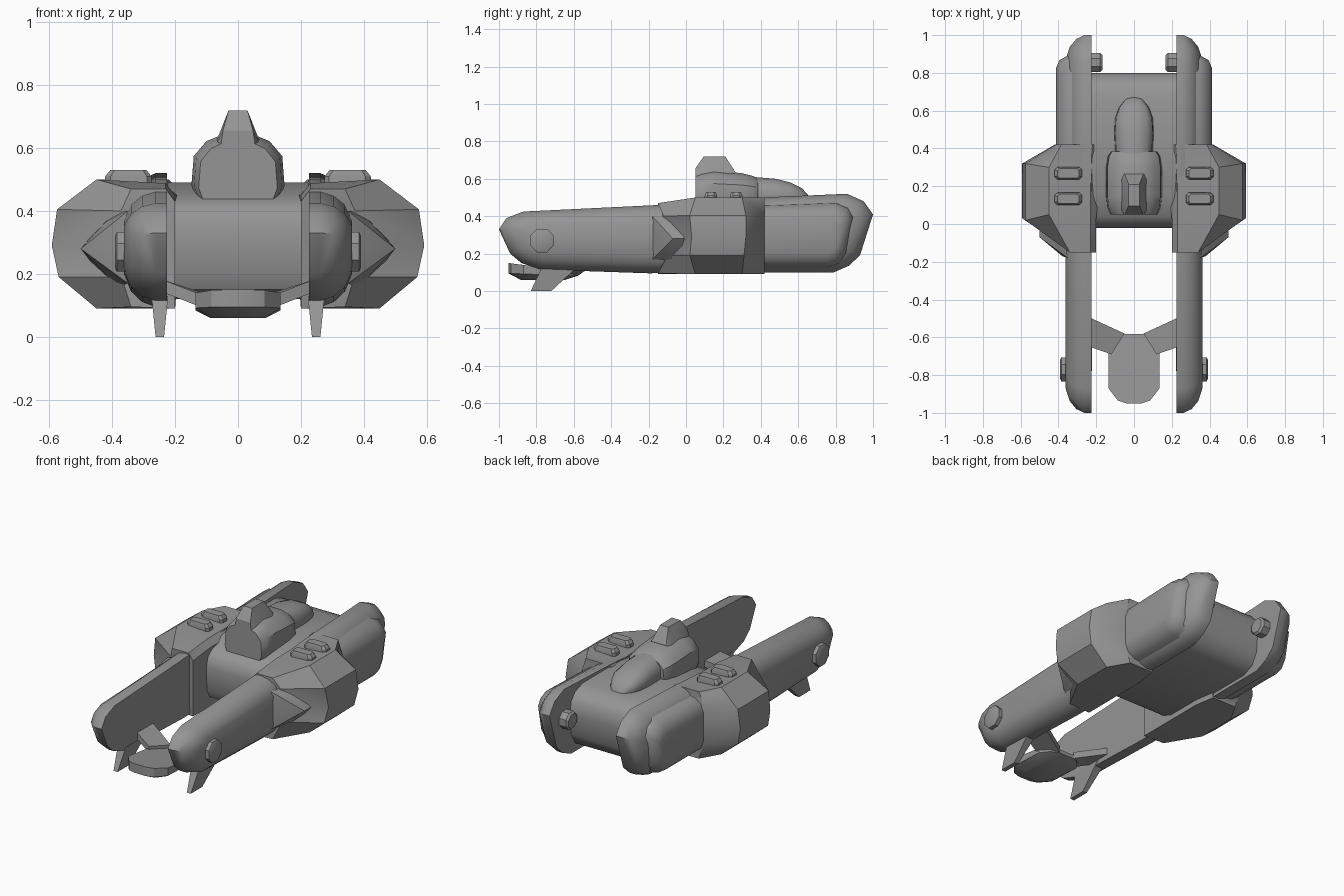
import bpy, bmesh, math
from mathutils import Vector

cube = bpy.data.objects.get("Cube")
if cube:
    bpy.data.objects.remove(cube, do_unlink=True)

hull_grey = bpy.data.materials.new("hull_grey")
hull_grey.use_nodes = True
GREY = (0.3, 0.3, 0.3, 1)
hull_grey.diffuse_color = GREY
hull_grey.node_tree.nodes["Principled BSDF"].inputs["Base Color"].default_value = GREY


def finish(name, bm, mirror=False, angle=32):
    bmesh.ops.recalc_face_normals(bm, faces=bm.faces[:])
    mesh = bpy.data.meshes.new(name)
    bm.to_mesh(mesh)
    bm.free()
    mesh.materials.append(hull_grey)
    ob = bpy.data.objects.new(name, mesh)
    bpy.context.collection.objects.link(ob)
    if mirror:
        ob.modifiers.new("Mirror", 'MIRROR').use_mirror_merge = False
    bpy.ops.object.select_all(action='DESELECT')
    ob.select_set(True)
    bpy.context.view_layer.objects.active = ob
    bpy.ops.object.shade_smooth_by_angle(angle=math.radians(angle))
    return ob


def loft(name, rings, mirror=False, angle=32):
    """Skin a list of equal-length point rings and cap both ends."""
    bm = bmesh.new()
    loops = [[bm.verts.new(p) for p in ring] for ring in rings]
    for a, b in zip(loops, loops[1:]):
        for i in range(len(a)):
            j = (i + 1) % len(a)
            bm.faces.new((a[i], a[j], b[j], b[i]))
    bm.faces.new(loops[0])
    bm.faces.new(loops[-1])
    return finish(name, bm, mirror, angle)


def hull(name, points, mirror=False):
    bm = bmesh.new()
    for p in points:
        bm.verts.new(p)
    bmesh.ops.convex_hull(bm, input=bm.verts[:])
    bmesh.ops.dissolve_limit(bm, angle_limit=0.02, verts=bm.verts[:], edges=bm.edges[:])
    return finish(name, bm, mirror)


def shrink(profile, s, x, lo, hi, zc):
    """Pull a side profile toward its spine, giving rounded ends."""
    ring = []
    for y, z in profile:
        cy = min(max(y, lo), hi)
        ring.append((x, cy + (y - cy) * s, zc + (z - zc) * s))
    return ring


# Long side booms: flat inside, rounded outside
boom = [(-1, .33), (-.96, .39), (-.87, .425), (-.15, .46), (.4, .5), (.86, .52),
        (.95, .48), (1, .41), (.93, .19), (.87, .135), (.79, .1), (.4, .1),
        (-.2, .095), (-.78, .115), (-.88, .15), (-.94, .2)]
loft("boom", [shrink(boom, s, x, -.75, .75, .29) for x, s in
              ((.225, 1), (.262, 1), (.305, .92), (.34, .75), (.362, .48))], True, 40)

# Raised outer panels at the rear of the booms
panel = [(.3, .46), (.8, .48), (.87, .45), (.9, .4), (.86, .2), (.82, .14), (.76, .12), (.3, .12)]
loft("rear_panel", [shrink(panel, s, x, .3, .75, .29) for x, s in
                    ((.29, 1), (.35, .95), (.395, .78), (.413, .5))], True, 40)

# Wide shoulder fairings
full = [(.2, .45), (.23, .488), (.45, .5), (.575, .405), (.592, .29), (.57, .19), (.45, .09), (.2, .09)]
nose = [(.2, .43), (.23, .47), (.34, .47), (.372, .4), (.375, .29), (.37, .19), (.34, .095), (.2, .09)]
tail = [(.18, .45), (.22, .5), (.385, .5), (.415, .41), (.42, .29), (.415, .19), (.38, .09), (.22, .09)]
nose_y = (-.15, -.15, -.15, -.12, -.06, -.1, -.15, -.15)
front_y = (.03, .03, .05, .02, .03, .02, .05, .03)
back_y = (.3, .3, .3, .32, .32, .31, .3, .3)
wide = [(.172, .45)] + full[1:]
loft("shoulder_fairing", [
    [(x, y, z) for (x, z), y in zip(nose, nose_y)],
    [(x, y, z) for (x, z), y in zip(full, front_y)],
    [(x, y, z) for (x, z), y in zip(wide, back_y)],
    [(x, .42, z) for x, z in tail]], True, 36)

# Pointed intake cones ahead of the shoulders
hull("shoulder_cone", [(.35, -.18, .4), (.35, -.18, .17), (.38, -.17, .29), (.42, -.1, .365),
                       (.5, -.07, .28), (.42, -.1, .2), (.5, .1, .28), (.4, .1, .4), (.4, .1, .15)], True)

# Rounded vent bumps on the shoulders
for n, y in enumerate((.133, .268)):
    outline = [(.275, -.018), (.29, -.033), (.405, -.033), (.422, -.018),
               (.422, .018), (.405, .033), (.29, .033), (.275, .018)]
    loft("shoulder_vent_%d" % (n + 1), [
        [(.348 + (x - .348) * s, y + dy * s, z) for x, dy in outline]
        for z, s in ((.47, 1), (.51, 1), (.53, .78))], True)

# Central body between the booms
body = [(-.02, .34), (-.005, .4), (.04, .435), (.15, .47), (.35, .49), (.68, .49), (.75, .465),
        (.79, .42), (.8, .35), (.79, .22), (.75, .15), (.68, .12), (.08, .12), (.01, .15), (-.015, .2)]
loft("central_body", [[(x, y, z) for y, z in body] for x in (-.23, .23)], angle=40)


def arch(y, w, low, high):
    """Half-rounded cross-section, flat underneath."""
    sides = [(.62, 0), (.85, .06), (1, .3), (.95, .7), (.68, .9), (.3, 1)]
    right = [(w * a, y, low + (high - low) * b) for a, b in sides]
    return right + [(-x, yy, z) for x, yy, z in reversed(right)]


# Cockpit, its crest and the canopy behind
loft("cockpit", [arch(.05, .125, .41, .62), arch(.085, .14, .41, .635), arch(.15, .148, .41, .645),
                 arch(.3, .148, .42, .63), arch(.36, .138, .43, .615), arch(.385, .12, .44, .6)])
hull("cockpit_crest", [(s * x, y, z) for s in (-1, 1) for x, y, z in
                       ((.055, .05, .6), (.048, .05, .655), (.03, .095, .72), (.028, .21, .72),
                        (.05, .265, .635), (.085, .25, .58), (.085, .1, .58))])
loft("rear_canopy", [arch(.36, .098, .44, .61), arch(.48, .104, .45, .6), arch(.56, .1, .46, .58),
                     arch(.62, .078, .46, .55), arch(.66, .045, .47, .505), arch(.672, .02, .47, .485)], angle=50)


def knob(name, x0, x1, x2, y, z, r):
    """Eight-sided boss with a chamfered end."""
    def ring(x, rad):
        return [(x, y + rad * math.cos(a), z + rad * math.sin(a))
                for a in (math.tau * (i + .5) / 8 for i in range(8))]
    loft(name, [ring(x0, r), ring(x1, r), ring(x2, r * .8)], True)


knob("front_knob", .33, .385, .391, -.77, .27, .068)
knob("rear_knob", .24, .18, .168, .855, .34, .055)

# Low front pod hung between the booms
plan = [(.04, -.95), (.085, -.935), (.135, -.87), (.135, -.66), (.1, -.61), (.06, -.583)]
plan += [(-x, y) for x, y in reversed(plan)]


def pod_ring(s, top, bottom_front, slope):
    c = -.76
    return [(x * s, c + (y - c) * s, top + bottom_front + slope * (y + .95)) for x, y in plan]


loft("front_pod", [pod_ring(1, .15, 0, -.13), pod_ring(1, .095, 0, -.04), pod_ring(.65, .06, 0, 0)])

# Struts joining the pod to the booms
strut = [(.235, -.495, .18), (.235, -.65, .18), (.12, -.69, .135), (.05, -.58, .12)]
loft("pod_strut", [strut, [(x, y, z - .04) for x, y, z in strut]], True)

# Swept skids under the booms
loft("skid_fin", [
    [(x, y, z) for x, y in ((x0, y0), (x1, y0), (x1, y1), (x0, y1))]
    for x0, x1, y0, y1, z in ((.222, .275, -.77, -.58, .13), (.235, .262, -.83, -.72, 0))], True)
